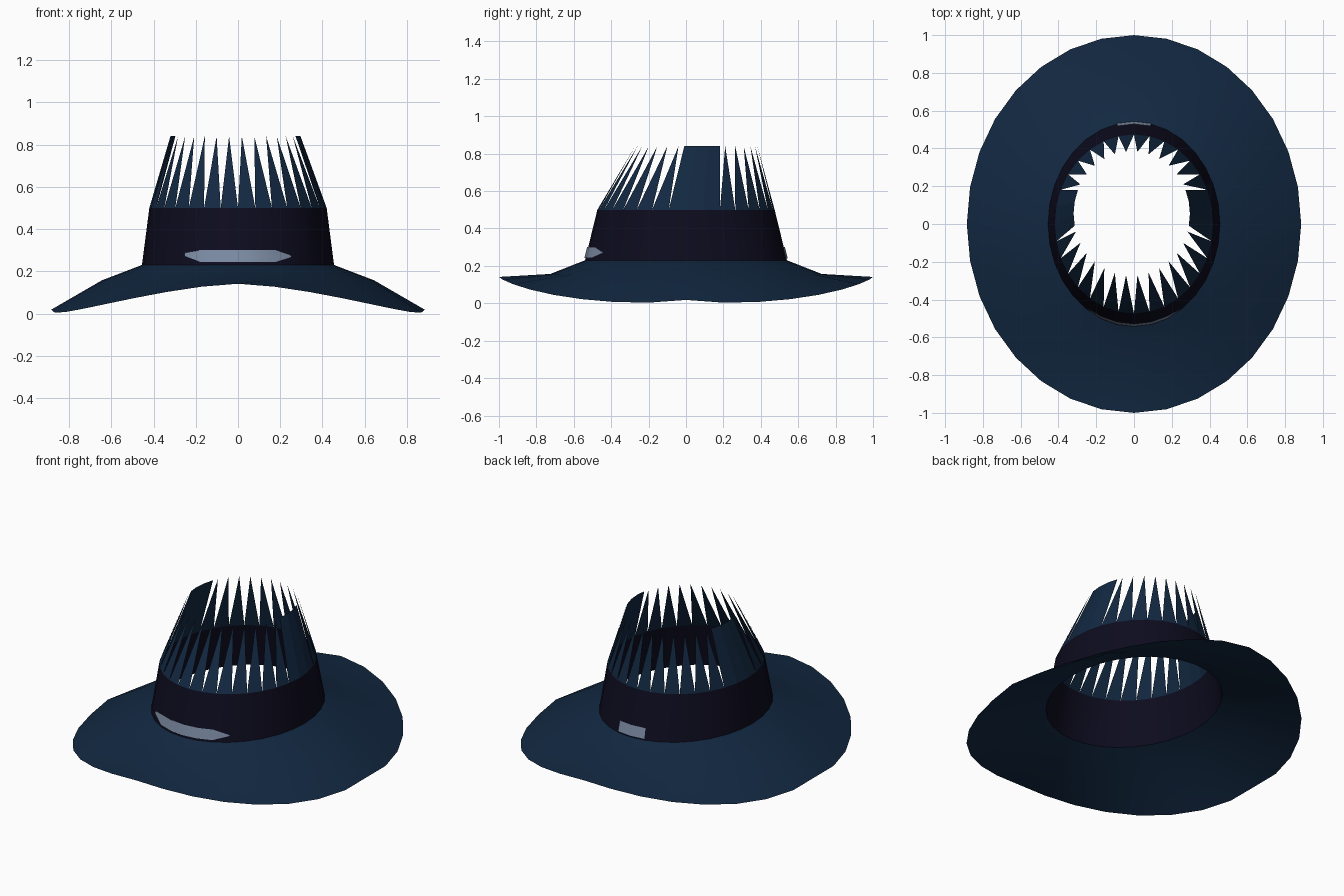
import bpy, math

if "Cube" in bpy.data.objects:
    bpy.data.objects.remove(bpy.data.objects["Cube"])

N = 32  # segments around the hat


def material(name, rgb):
    m = bpy.data.materials.new(name)
    m.diffuse_color = (*rgb, 1)
    m.use_nodes = True
    m.node_tree.nodes["Principled BSDF"].inputs["Base Color"].default_value = m.diffuse_color
    return m


BLUE = material("navy felt", (0.006, 0.021, 0.053))
DARK = material("dark ribbon", (0.004, 0.0035, 0.013))
GREY = material("pale grey blue", (0.20, 0.26, 0.37))


def build(name, verts, faces, mat, smooth=True):
    me = bpy.data.meshes.new(name)
    me.from_pydata(verts, [], faces)
    me.materials.append(mat)
    ob = bpy.data.objects.new(name, me)
    bpy.context.collection.objects.link(ob)
    if smooth:
        bpy.ops.object.select_all(action='DESELECT')
        ob.select_set(True)
        bpy.context.view_layer.objects.active = ob
        bpy.ops.object.shade_smooth_by_angle(angle=math.radians(35))
    return ob


def point(k, rx, ry, z, cx=0.0, cy=0.0):
    a = 2 * math.pi * k / N
    return (cx + rx * math.cos(a), cy + ry * math.sin(a), z)


def ring(rx, ry, z):
    return [point(k, rx, ry, z) for k in range(N)]


def loft(name, rings, mat):
    verts = [v for r in rings for v in r]
    faces = [(i * N + k, i * N + (k + 1) % N, (i + 1) * N + (k + 1) % N, (i + 1) * N + k)
             for i in range(len(rings) - 1) for k in range(N)]
    return build(name, verts, faces, mat)


# Brim: outer edge droops from front/back towards the sides
droop = [0.018, 0.004, 0.007, 0.022, 0.045, 0.073, 0.102, 0.127, 0.141]
edge = []
for k in range(N):
    q = k % (N // 2)
    edge.append(point(k, 0.885, 1.0, droop[min(q, N // 2 - q)]))
loft("brim", [edge, ring(0.645, 0.725, 0.157), ring(0.455, 0.54, 0.23)], BLUE)

# Ribbon band forming the lower crown
loft("band", [ring(0.455, 0.54, 0.23), ring(0.42, 0.474, 0.50)], DARK)


# Upper crown: solid side panels, with pointed strips at the front and back
def top(k):
    return point(k, 0.308, 0.328, 0.84, -0.012, 0.055)


def base(k):
    return point(k, 0.42, 0.474, 0.50)


verts, faces = [], []
for k in range(N):
    solid = k in (N - 1, 0, 1) or k in (N // 2 - 2, N // 2 - 1, N // 2)
    quad = [base(k), base(k + 1)] + ([top(k + 1), top(k)] if solid else [top(k + 0.5)])
    faces.append(tuple(range(len(verts), len(verts) + len(quad))))
    verts += quad
build("crown_strips", verts, faces, BLUE, smooth=False)


# Pale patches hugging the band
def patch(name, centre, columns):
    vs = []
    half = len(columns) // 2
    for i, (lo, hi) in enumerate(columns):
        for z in (lo, hi):
            t = (z - 0.23) / 0.27
            vs.append(point(centre + i - half, 0.461 - 0.035 * t, 0.546 - 0.066 * t, z))
    fs = [(2 * i, 2 * i + 2, 2 * i + 3, 2 * i + 1) for i in range(len(columns) - 1)]
    build(name, vs, fs, GREY)


patch("front_patch", 3 * N // 4,
      [(0.272, 0.288)] + [(0.243, 0.302)] * 5 + [(0.268, 0.274)])
patch("back_patch", N // 4, [(0.24, 0.30)] * 3)
